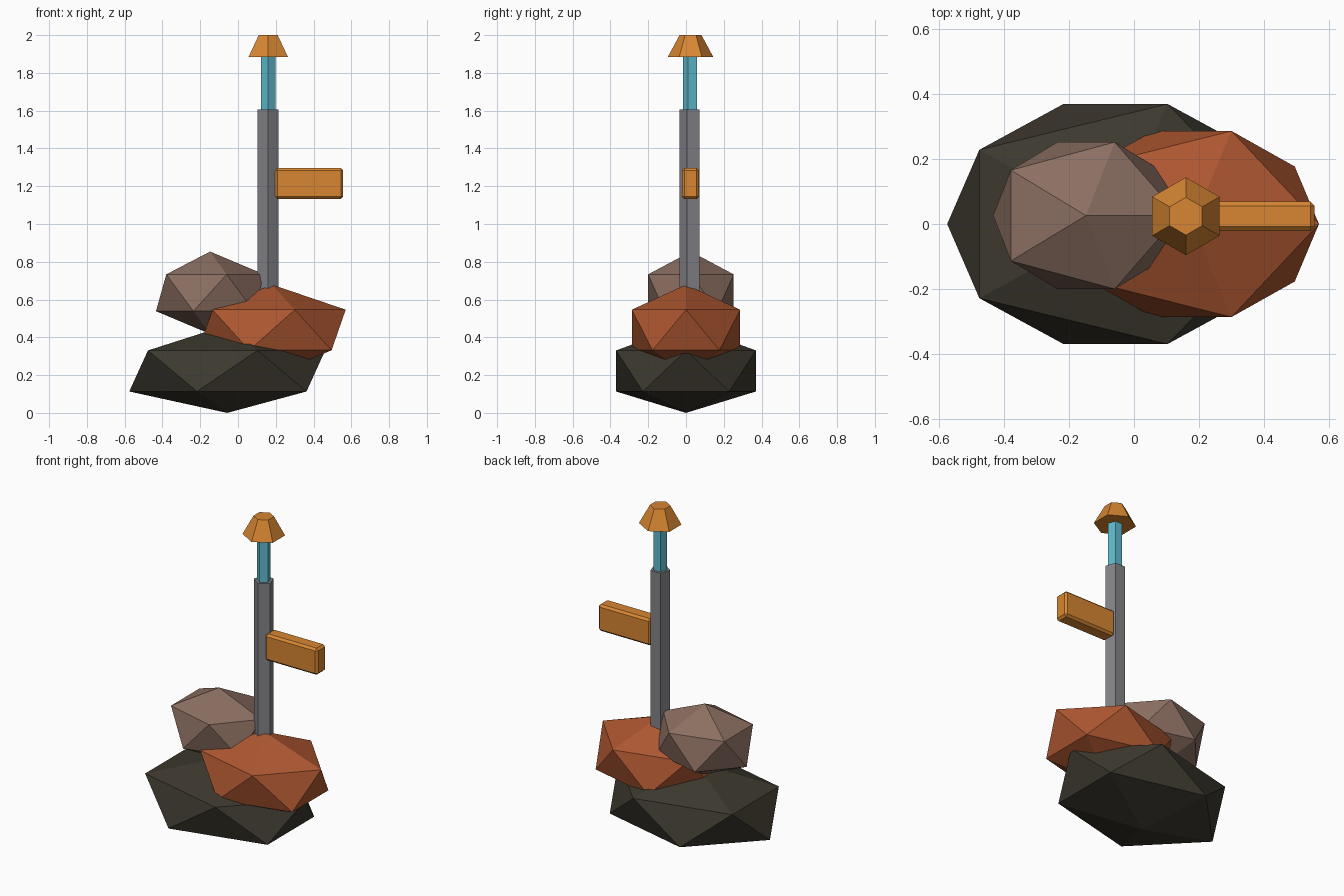
import bpy
import bmesh
from math import pi
from mathutils import Matrix, Vector

cube = bpy.data.objects.get("Cube")
if cube:
    bpy.data.objects.remove(cube, do_unlink=True)


def material(name, rgb):
    mat = bpy.data.materials.new(name)
    mat.use_nodes = True
    colour = (*rgb, 1)
    mat.diffuse_color = colour
    mat.node_tree.nodes["Principled BSDF"].inputs["Base Color"].default_value = colour
    return mat


charcoal = material("charcoal stone", (0.046, 0.040, 0.028))
rust = material("rust stone", (0.42, 0.095, 0.03))
taupe = material("taupe stone", (0.26, 0.158, 0.12))
grey = material("grey metal", (0.23, 0.23, 0.25))
teal = material("teal glass", (0.115, 0.50, 0.62))
orange = material("orange paint", (0.68, 0.24, 0.032))


def add_object(name, bm, mat):
    mesh = bpy.data.meshes.new(name)
    bm.to_mesh(mesh)
    bm.free()
    mesh.materials.append(mat)
    obj = bpy.data.objects.new(name, mesh)
    bpy.context.collection.objects.link(obj)


def boulder(name, centre, radii, mat):
    """Faceted stone whose lowest point never dips below the ground."""
    bm = bmesh.new()
    bmesh.ops.create_icosphere(bm, subdivisions=1, radius=1)
    scale = Matrix.Diagonal(radii)
    for v in bm.verts:
        v.co = scale @ v.co + Vector(centre)
        v.co.z = max(v.co.z, 0)
    add_object(name, bm, mat)


def prism(name, sides, r_low, r_high, z_low, z_high, mat):
    """Upright prism or frustum on the mast axis, one corner facing front."""
    bm = bmesh.new()
    place = Matrix.Translation((MAST_X, MAST_Y, (z_low + z_high) / 2))
    bmesh.ops.create_cone(bm, cap_ends=True, segments=sides, radius1=r_low,
                          radius2=r_high, depth=z_high - z_low,
                          matrix=place @ Matrix.Rotation(pi, 4, "Z"))
    add_object(name, bm, mat)


MAST_X, MAST_Y = 0.16, 0.024

# Stacked stones
boulder("base_boulder", (-0.057, 0, 0.222), (0.58, 0.435, 0.243), charcoal)
boulder("side_boulder", (0.18, 0, 0.439), (0.436, 0.337, 0.24), rust)
boulder("upper_boulder", (-0.148, 0.026, 0.636), (0.32, 0.266, 0.218), taupe)

# Lamp post
prism("post", 5, 0.0585, 0.0585, 0.5, 1.605, grey)
prism("lamp_tube", 5, 0.041, 0.041, 1.6, 1.89, teal)
prism("lamp_cap", 6, 0.12, 0.058, 1.885, 2.0, orange)

# Sign board with chamfered edges
bm = bmesh.new()
bmesh.ops.create_cube(bm, size=1, matrix=Matrix.Translation((0.377, 0.024, 1.214))
                      @ Matrix.Diagonal((0.36, 0.09, 0.165, 1)))
bmesh.ops.bevel(bm, geom=bm.edges[:], offset=0.013, segments=1, affect="EDGES")
add_object("sign_board", bm, orange)
